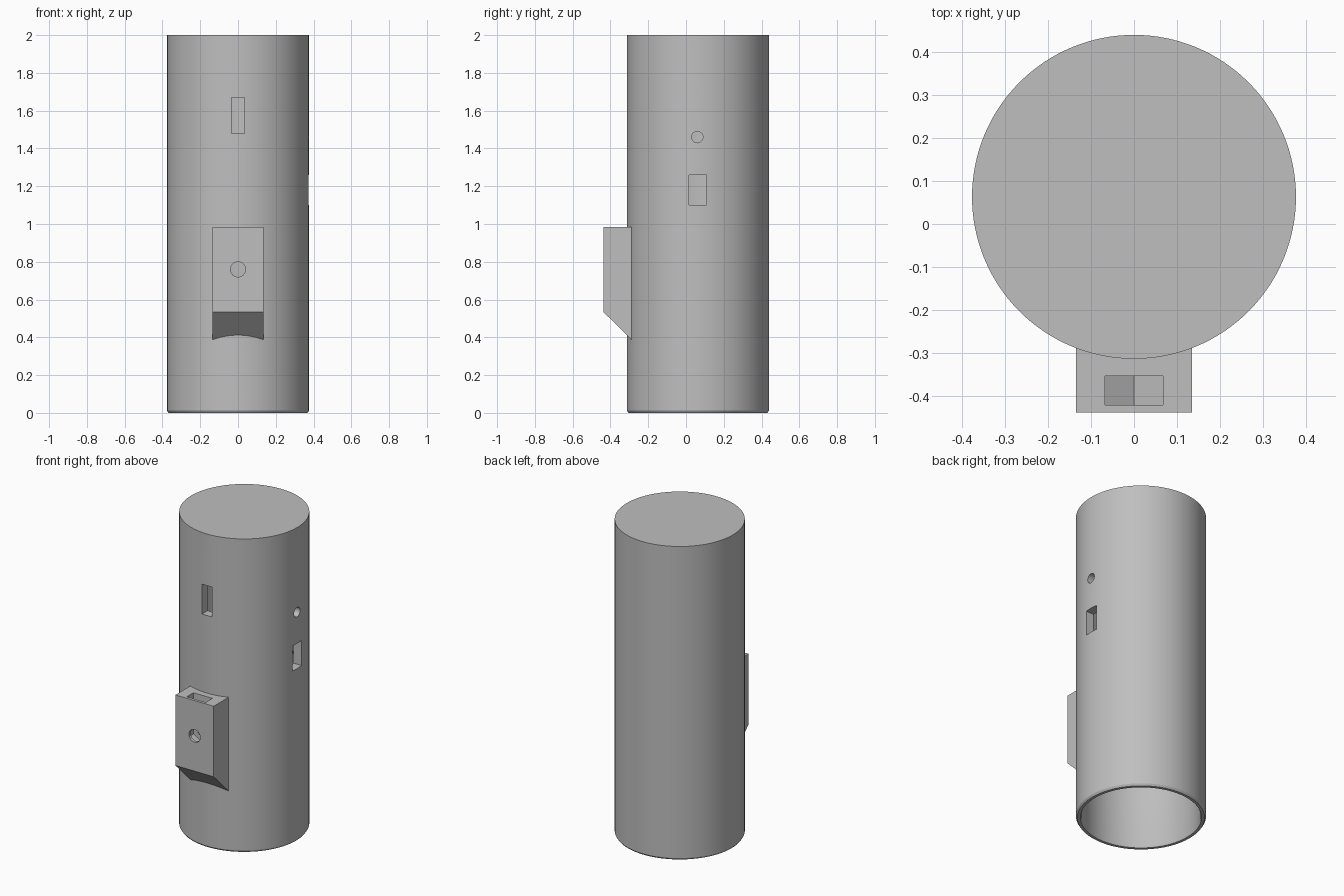
import bpy
import bmesh
import math
from mathutils import Matrix, Vector

cube = bpy.data.objects.get("Cube")
if cube:
    bpy.data.objects.remove(cube, do_unlink=True)

AXIS_Y = 0.063
RADIUS = 0.376

grey = bpy.data.materials.new("plain_grey")
grey.use_nodes = True
colour = (0.52, 0.52, 0.52, 1)
grey.diffuse_color = colour
grey.node_tree.nodes["Principled BSDF"].inputs["Base Color"].default_value = colour


def finish(bm, name):
    bmesh.ops.recalc_face_normals(bm, faces=bm.faces[:])
    mesh = bpy.data.meshes.new(name)
    bm.to_mesh(mesh)
    bm.free()
    mesh.materials.append(grey)
    obj = bpy.data.objects.new(name, mesh)
    bpy.context.scene.collection.objects.link(obj)
    return obj


def lathe(name, profile, steps):
    bm = bmesh.new()
    verts = [bm.verts.new((r, AXIS_Y, z)) for r, z in profile]
    edges = [bm.edges.new(pair) for pair in zip(verts, verts[1:])]
    bmesh.ops.spin(bm, geom=verts + edges, cent=(0, AXIS_Y, 0), axis=(0, 0, 1),
                   angle=2 * math.pi, steps=steps)
    bmesh.ops.remove_doubles(bm, verts=bm.verts[:], dist=0.0001)
    return finish(bm, name)


def extrude(name, points, offset):
    bm = bmesh.new()
    face = bm.faces.new([bm.verts.new(p) for p in points])
    moved = bmesh.ops.extrude_face_region(bm, geom=[face])["geom"]
    bmesh.ops.translate(bm, vec=Vector(offset),
                        verts=[v for v in moved if isinstance(v, bmesh.types.BMVert)])
    return finish(bm, name)


def box(name, low, high):
    low, high = Vector(low), Vector(high)
    bm = bmesh.new()
    bmesh.ops.create_cube(bm, size=1, matrix=Matrix.Translation((low + high) / 2)
                          @ Matrix.Diagonal((*(high - low), 1)))
    return finish(bm, name)


def rod(name, centre, radius, length, axis):
    bm = bmesh.new()
    bmesh.ops.create_cone(bm, cap_ends=True, segments=32, radius1=radius, radius2=radius,
                          depth=length, matrix=Matrix.Translation(centre)
                          @ Matrix.Rotation(math.pi / 2, 4, axis))
    return finish(bm, name)


def cut(target, cutters):
    for cutter in cutters:
        cutter.hide_render = True
        mod = target.modifiers.new("cut", 'BOOLEAN')
        mod.operation = 'DIFFERENCE'
        mod.solver = 'EXACT'
        mod.object = cutter
    graph = bpy.context.evaluated_depsgraph_get()
    mesh = bpy.data.meshes.new_from_object(target.evaluated_get(graph))
    target.modifiers.clear()
    target.data = mesh


# Capped hollow tube with a chamfered open foot
tube = lathe("tube_body", [(0, 2), (RADIUS, 2), (RADIUS, 0.012), (0.368, 0), (0.35, 0),
                           (0.345, 0.01), (0.345, 1), (0.32, 1.04), (0.32, 1.93), (0, 1.93)], 128)

# Screw pad with a sloped underside
side = [(-0.438, 0.985), (-0.438, 0.535), (-0.286, 0.385), (-0.286, 0.985)]
pad = extrude("screw_pad", [(-0.135, y, z) for y, z in side], (0.27, 0, 0))

# Openings: front slot, side window, side hole, screw hole
front_slot = box("front_slot_cutter", (-0.035, -0.5, 1.48), (0.035, -0.15, 1.67))
side_window = box("side_window_cutter", (0.2, 0.015, 1.1), (0.5, 0.108, 1.26))
side_hole = rod("side_hole_cutter", (0.35, 0.06, 1.46), 0.03, 0.3, 'Y')
screw_hole = rod("screw_hole_cutter", (0, -0.35, 0.76), 0.04, 0.3, 'X')

# Nut pocket, open at the top, with a pointed hexagonal floor
outline = [(-0.067, 1.1), (-0.067, 0.722), (0, 0.683), (0.067, 0.722), (0.067, 1.1)]
nut_pocket = extrude("nut_pocket_cutter", [(x, -0.42, z) for x, z in outline], (0, 0.067, 0))

cut(tube, [front_slot, side_window, side_hole, screw_hole])
cut(pad, [nut_pocket, screw_hole])
for cutter in (front_slot, side_window, side_hole, screw_hole, nut_pocket):
    bpy.data.objects.remove(cutter, do_unlink=True)

# Smooth curves with crisp edges
bpy.ops.object.select_all(action='DESELECT')
for obj in (tube, pad):
    obj.select_set(True)
bpy.context.view_layer.objects.active = tube
bpy.ops.object.shade_smooth_by_angle(angle=math.radians(30))
